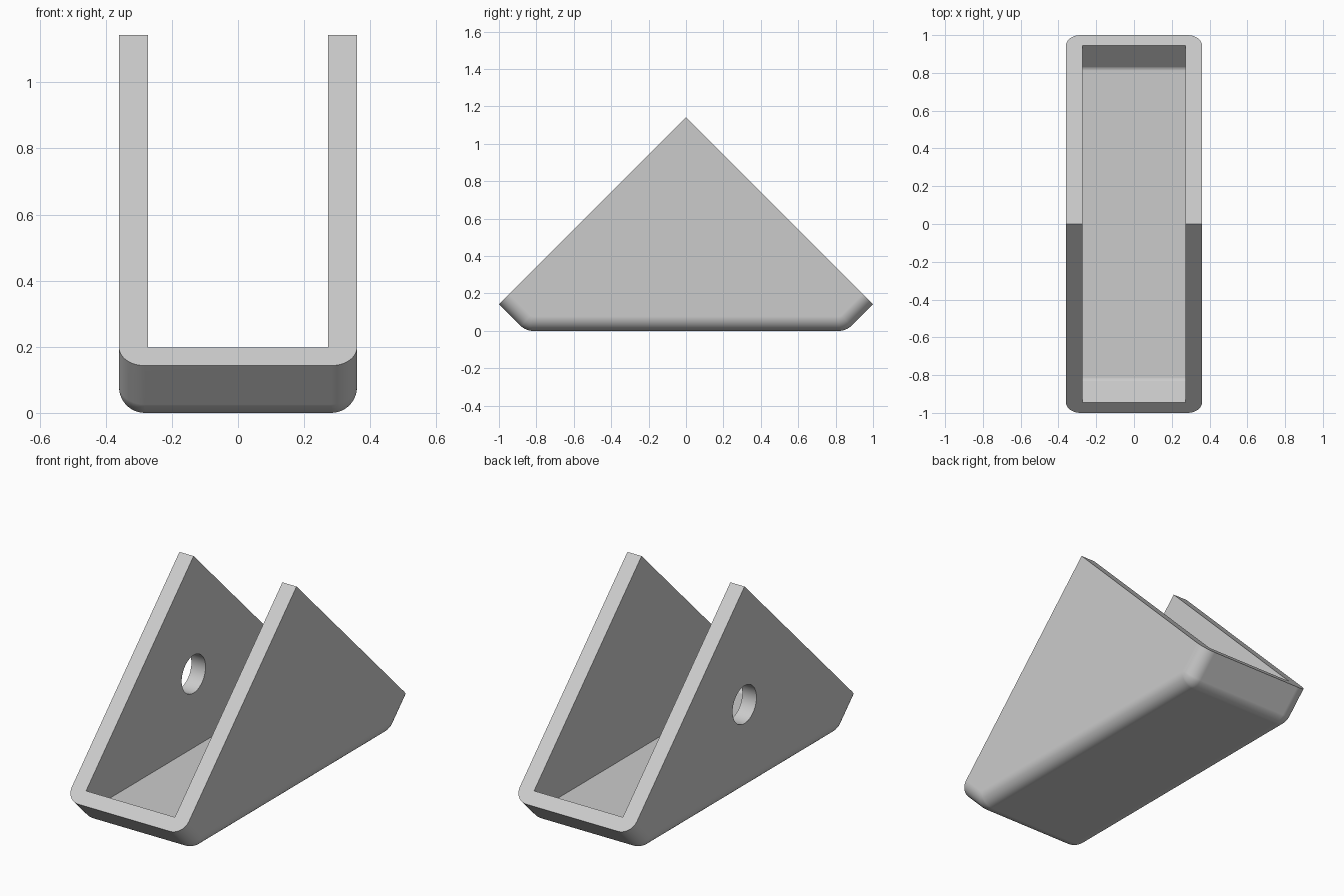
import bpy
import bmesh
import math

cube = bpy.data.objects.get("Cube")
if cube:
    bpy.data.objects.remove(cube, do_unlink=True)

grey = bpy.data.materials.new("plain grey")
grey.use_nodes = True
grey.diffuse_color = (0.6, 0.6, 0.6, 1)
grey.node_tree.nodes["Principled BSDF"].inputs["Base Color"].default_value = (0.6, 0.6, 0.6, 1)

HALF_WIDTH = 0.36
INNER_HALF = 0.273
RIM_Z = 0.143
PEAK_Z = 1.143
FLOOR_Z = 0.078
FOOT_Y = 1 - RIM_Z


def prism(name, profile, half, foot_bevel, side_bevel=0):
    """Extrude a (y, z) profile along x, rounding the foot edges, then the lower side edges."""
    bm = bmesh.new()
    face = bm.faces.new([bm.verts.new((-half, y, z)) for y, z in profile])
    moved = bmesh.ops.extrude_face_region(bm, geom=[face])["geom"]
    bmesh.ops.translate(bm, vec=(2 * half, 0, 0),
                        verts=[v for v in moved if isinstance(v, bmesh.types.BMVert)])
    bmesh.ops.recalc_face_normals(bm, faces=bm.faces)

    low = min(z for _, z in profile)
    feet = [e for e in bm.edges if all(abs(v.co.z - low) < 1e-4 for v in e.verts)
            and abs(e.verts[0].co.x - e.verts[1].co.x) > half]
    bmesh.ops.bevel(bm, geom=feet, offset=foot_bevel, segments=8, profile=0.5,
                    affect="EDGES", clamp_overlap=False)
    if side_bevel:
        sides = [e for e in bm.edges if all(v.co.z < RIM_Z + 1e-4 for v in e.verts)
                 and abs(e.verts[0].co.x - e.verts[1].co.x) < 1e-4]
        bmesh.ops.bevel(bm, geom=sides, offset=side_bevel, segments=10, profile=0.5,
                        affect="EDGES", clamp_overlap=False)
    mesh = bpy.data.meshes.new(name)
    bm.to_mesh(mesh)
    bm.free()
    obj = bpy.data.objects.new(name, mesh)
    bpy.context.collection.objects.link(obj)
    return obj


def cut(target, cutter):
    mod = target.modifiers.new("cut", "BOOLEAN")
    mod.operation = "DIFFERENCE"
    mod.solver = "EXACT"
    mod.object = cutter
    cutter.hide_render = True
    bpy.context.view_layer.objects.active = target
    bpy.ops.object.modifier_apply(modifier=mod.name)
    bpy.data.objects.remove(cutter, do_unlink=True)


# Outer body: triangular sides on a rounded tray
bracket = prism("bracket", [(-1, RIM_Z), (-FOOT_Y, 0), (FOOT_Y, 0), (1, RIM_Z), (0, PEAK_Z)],
                HALF_WIDTH, 0.036, 0.078)
bracket.data.materials.append(grey)

# Channel between the two side walls
inner_y = FOOT_Y - 0.033
reach = 0.4
channel = prism("channel_cutter",
                [(-inner_y - reach, FLOOR_Z + reach), (-inner_y, FLOOR_Z), (inner_y, FLOOR_Z),
                 (inner_y + reach, FLOOR_Z + reach), (0, 2)], INNER_HALF, 0.012)
cut(bracket, channel)

# Round hole through the right wall only
bpy.ops.mesh.primitive_cylinder_add(vertices=48, radius=0.105, depth=0.3,
                                    location=(-HALF_WIDTH, 0, 0.487),
                                    rotation=(0, math.pi / 2, 0))
cut(bracket, bpy.context.object)

# One material, smooth fillets, crisp edges
bracket.data.materials.clear()
bracket.data.materials.append(grey)
for p in bracket.data.polygons:
    p.material_index = 0
bpy.ops.object.select_all(action="DESELECT")
bracket.select_set(True)
bpy.context.view_layer.objects.active = bracket
bpy.ops.object.shade_smooth_by_angle(angle=math.radians(30))
weighted = bracket.modifiers.new("weighted_normals", "WEIGHTED_NORMAL")
weighted.keep_sharp = True
